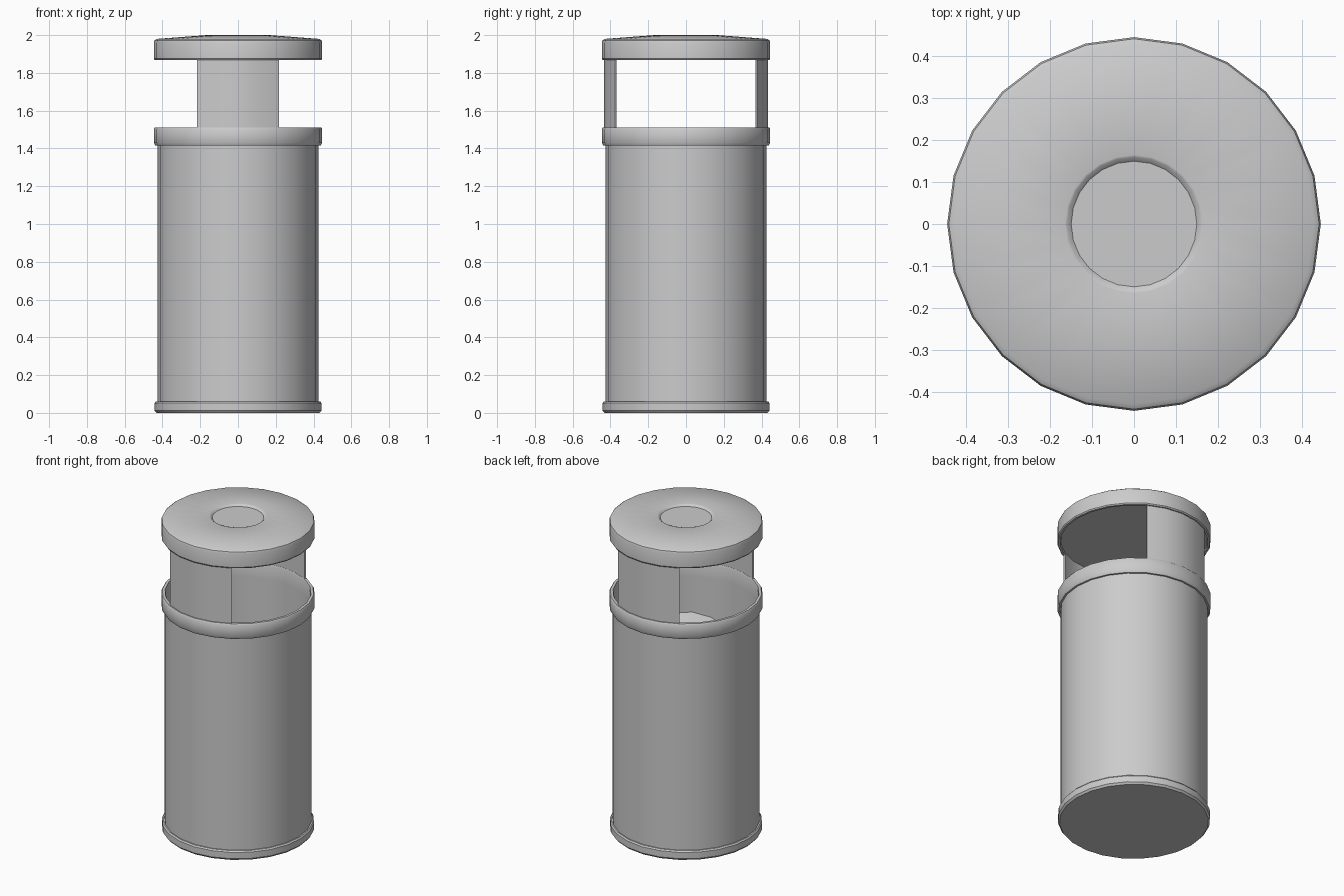
import bpy, math

if "Cube" in bpy.data.objects:
    bpy.data.objects.remove(bpy.data.objects["Cube"])

SIDES = 24


def finish(name, verts, faces, angle=35):
    mesh = bpy.data.meshes.new(name)
    mesh.from_pydata(verts, [], faces)
    mesh.update()
    obj = bpy.data.objects.new(name, mesh)
    bpy.context.collection.objects.link(obj)
    bpy.ops.object.select_all(action='DESELECT')
    obj.select_set(True)
    bpy.context.view_layer.objects.active = obj
    bpy.ops.object.shade_smooth_by_angle(angle=math.radians(angle))
    return obj


def lathe(name, profile, closed=False, start=0, steps=SIDES):
    """Sweep an (r, z) profile about z; a partial sweep gets end caps."""
    full = steps == SIDES
    columns = steps if full else steps + 1
    n = len(profile)
    verts, faces = [], []
    for i in range(columns):
        a = 2 * math.pi * (start + i) / SIDES
        verts += [(r * math.cos(a), r * math.sin(a), z) for r, z in profile]
    for i in range(steps):
        p, q = i * n, ((i + 1) % columns) * n
        for k in range(n if closed else n - 1):
            m = (k + 1) % n
            faces.append((p + k, q + k, q + m, p + m))
    if not full:
        faces += [tuple(range(n)), tuple(range((columns - 1) * n, columns * n))[::-1]]
    elif not closed:
        faces.append(tuple(i * n for i in range(columns))[::-1])
        faces.append(tuple(i * n + n - 1 for i in range(columns)))
    return finish(name, verts, faces)


# Base foot
lathe("base_foot", [(0.432, 0.0), (0.442, 0.012), (0.442, 0.052), (0.435, 0.06), (0.42, 0.06)])

# Hollow body wall
lathe("body", [(0.427, 0.05), (0.427, 1.43), (0.42, 1.43), (0.42, 0.05)], closed=True)

# Collar around the mouth of the body
lathe("collar", [(0.425, 1.415), (0.438, 1.415), (0.446, 1.43), (0.446, 1.503),
                 (0.44, 1.512), (0.424, 1.512), (0.42, 1.50), (0.42, 1.415)], closed=True)

# Curved panels at front and back that carry the lid
panel = [(0.433, 1.49), (0.433, 1.89), (0.425, 1.89), (0.425, 1.49)]
for name, start in (("front_panel", 16), ("back_panel", 4)):
    lathe(name, panel, closed=True, start=start, steps=4)

# Lid with a sloping top and a shallow round dish
lathe("lid", [(0.425, 1.88), (0.428, 1.868), (0.441, 1.868), (0.446, 1.875), (0.446, 1.96),
              (0.442, 1.972), (0.43, 1.98), (0.165, 2.0), (0.16, 1.998), (0.15, 1.988)])

# Uneven contents inside the bin, higher at one side
verts = [(0, 0, 1.05)]
for r in (0.21, 0.421):
    for i in range(SIDES):
        a = 2 * math.pi * i / SIDES
        bump = max(0, math.cos(a + math.radians(55))) ** 3
        verts.append((r * math.cos(a), r * math.sin(a), 1.05 + 0.14 * bump * r / 0.421))
faces = []
for i in range(SIDES):
    j = (i + 1) % SIDES
    faces += [(0, 1 + i, 1 + j), (1 + i, 1 + SIDES + i, 1 + SIDES + j, 1 + j)]
finish("bin_contents", verts, faces, 60)
